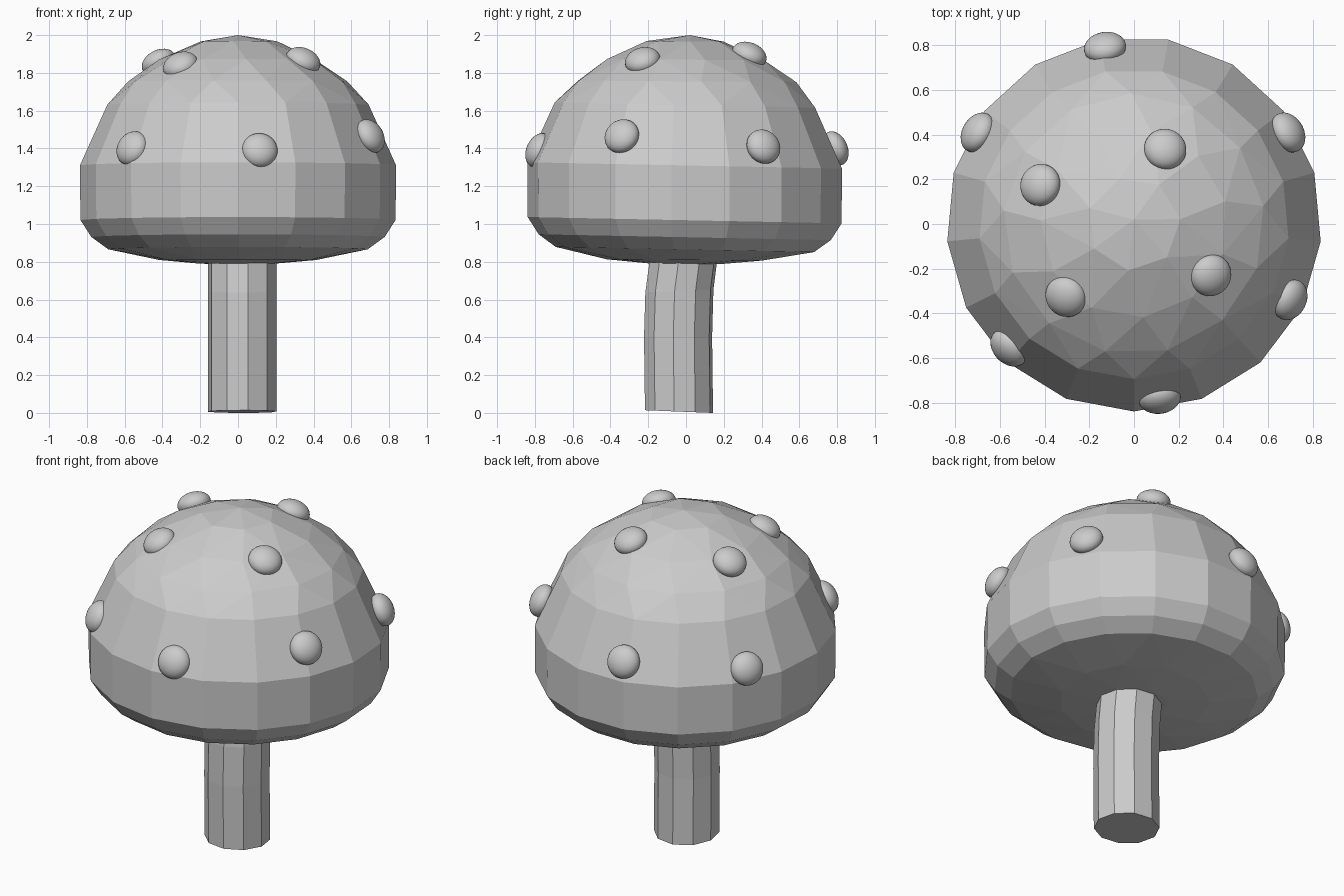
import bpy, bmesh, math, random
from mathutils import Vector

random.seed(4)
cube = bpy.data.objects.get("Cube")
if cube:
    bpy.data.objects.remove(cube)

grey = bpy.data.materials.new("plain_grey")
grey.use_nodes = True
grey.diffuse_color = (0.6, 0.6, 0.6, 1)
grey.node_tree.nodes["Principled BSDF"].inputs["Base Color"].default_value = (0.6, 0.6, 0.6, 1)


def ring(centre, radius, sides, start, tilt=0.0):
    """Points of a polygon, slightly tilted towards the back."""
    points = []
    for i in range(sides):
        a = math.radians(start) + math.tau * i / sides
        x, y = radius * math.cos(a), radius * math.sin(a)
        points.append(Vector(centre) + Vector((x, y, -tilt * y)))
    return points


def finish(name, bm):
    bmesh.ops.recalc_face_normals(bm, faces=bm.faces)
    mesh = bpy.data.meshes.new(name)
    bm.to_mesh(mesh)
    bm.free()
    mesh.materials.append(grey)
    obj = bpy.data.objects.new(name, mesh)
    bpy.context.collection.objects.link(obj)
    return obj


# Faceted cap: hull around rings (height, radius, sides)
bm = bmesh.new()
rings = [(0.79, 0.2, 7), (0.81, 0.42, 11), (0.865, 0.69, 17), (0.93, 0.78, 17),
         (1.02, 0.838, 17), (1.31, 0.84, 17), (1.63, 0.695, 17),
         (1.755, 0.585, 13), (1.87, 0.42, 11), (1.967, 0.21, 7)]
for z, radius, sides in rings:
    full = sides == 17
    start = -90 if full else random.uniform(0, 90)
    for p in ring((0, 0, z), radius, sides, start, 0.02 if full else 0.008):
        bm.verts.new(p)
bm.verts.new((0, 0.02, 2.0))
hull = bmesh.ops.convex_hull(bm, input=bm.verts)
loose = [v for v in bm.verts if not v.link_faces]
bmesh.ops.delete(bm, geom=loose, context='VERTS')
bmesh.ops.dissolve_limit(bm, angle_limit=math.radians(1), verts=bm.verts, edges=bm.edges)
finish("cap", bm)

# Gently bent ten-sided stem: (height, y offset, tilt)
bm = bmesh.new()
loops = []
for z, y, tilt in [(0.007, -0.037, 0.04), (0.4, -0.042, 0), (0.645, -0.035, -0.04), (0.95, 0.005, -0.1)]:
    loops.append([bm.verts.new(p) for p in ring((0.022, y, z), 0.183, 10, -8, tilt)])
for low, high in zip(loops, loops[1:]):
    for i in range(10):
        j = (i + 1) % 10
        bm.faces.new((low[i], low[j], high[j], high[i]))
bm.faces.new(loops[0][::-1])
bm.faces.new(loops[-1])
finish("stem", bm)

# Smooth flattened spots sitting on the cap
spots = [(0.115, -0.78, 1.39), (0.70, -0.34, 1.465), (0.69, 0.41, 1.41),
         (-0.13, 0.79, 1.40), (-0.70, 0.41, 1.365), (-0.56, -0.555, 1.40),
         (0.14, 0.335, 1.895), (-0.42, 0.175, 1.855), (-0.305, -0.325, 1.84),
         (0.345, -0.23, 1.865)]
for n, place in enumerate(spots, 1):
    bm = bmesh.new()
    bmesh.ops.create_uvsphere(bm, u_segments=32, v_segments=16, radius=0.095)
    spot = finish(f"spot_{n}", bm)
    spot.data.shade_smooth()
    outward = Vector(place) - Vector((0, 0, 1.05))
    spot.location = place
    spot.scale = (1, 1, 0.68)
    spot.rotation_euler = outward.to_track_quat('Z', 'Y').to_euler()
